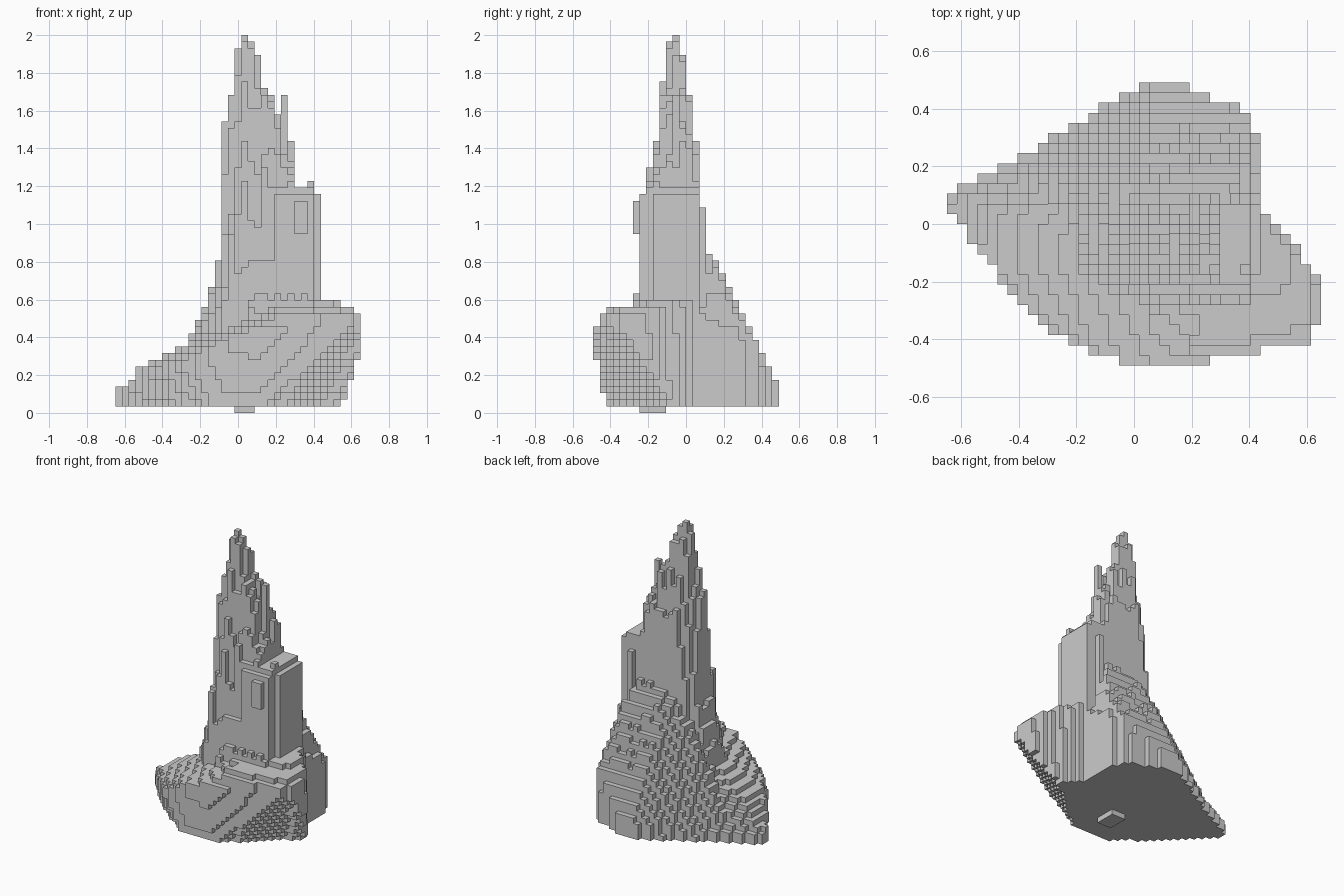
import bpy, bmesh, random
from mathutils import Vector

if "Cube" in bpy.data.objects:
    bpy.data.objects.remove(bpy.data.objects["Cube"])

random.seed(4)
V = 2 / 57                      # voxel size
NX, NY, NZ = 37, 28, 57


def hull(points):
    """Outward planes of the convex hull of some points."""
    bm = bmesh.new()
    for p in points:
        bm.verts.new(p)
    bmesh.ops.convex_hull(bm, input=bm.verts[:])
    mid = sum((Vector(p) for p in points), Vector()) / len(points)
    planes = []
    for f in bm.faces:
        n, c = f.normal.copy(), f.verts[0].co.copy()
        if n.length < 0.5:
            continue
        if n.dot(mid - c) > 0:
            n.negate()
        planes.append((n, n.dot(c)))
    bm.free()
    return planes


def ring(z, *pts):
    return [(x, y, z) for x, y in pts]


def box(x0, x1, y0, y1, z0, z1):
    return [(x, y, z) for x in (x0, x1) for y in (y0, y1) for z in (z0, z1)]


cells = {}


def carve(name, points, jitter=0.0, first=1):
    """Fill free voxels inside a hull; jitter shifts columns up or down."""
    planes = hull(points)
    for i in range(NX):
        for j in range(NY):
            shift = random.uniform(-jitter, jitter)
            x, y = (i + .5 - NX / 2) * V, (j + .5 - NY / 2) * V
            for k in range(first, NZ):
                p = Vector((x, y, (k + .5) * V + shift))
                if (i, j, k) not in cells and all(n.dot(p) <= d + .004 for n, d in planes):
                    cells[i, j, k] = name


# Sloping rock base
carve("rock_base",
      ring(.036, (-.65, .07), (-.63, .12), (.06, .47), (.4, .36), (.43, .25), (.43, -.1),
           (.12, -.42), (-.1, -.42), (-.36, -.24), (-.57, 0))
      + ring(.1, (-.65, .07), (-.62, .11), (-.57, -.03))
      + ring(.4, (.12, -.49), (-.04, -.48), (-.2, -.1))
      + ring(.49, (.43, -.45), (.2, -.46))
      + ring(.25, (-.24, -.41), (-.4, -.27), (-.5, -.12))
      + ring(.57, (.43, .05), (.25, -.28), (.43, -.28))
      + ring(.28, (-.45, .03), (.4, .36)))

# Overhanging wedge at the front right
carve("overhang",
      ring(.036, (.43, .07), (.54, -.06), (.12, -.42), (.1, 0))
      + ring(.2, (.6, -.15), (.12, -.45))
      + ring(.34, (.65, -.22), (.65, -.25))
      + ring(.53, (.65, -.23), (.65, -.31), (.6, -.4), (.43, -.44), (.2, -.45))
      + ring(.46, (.65, -.31), (.59, -.41))
      + ring(.58, (.52, -.08), (.43, .06), (.25, -.28), (.53, -.2)))

# Buttress behind the tower
carve("back_slope",
      ring(.036, (.03, .49), (.15, .49), (.4, .38), (.43, .25), (.43, -.1), (-.2, -.1), (-.48, .18))
      + ring(.16, (.05, .48), (.14, .48), (.4, .38))
      + ring(.35, (.05, .35), (.39, .38), (.43, .28), (-.16, .21))
      + ring(.57, (.41, .23), (.02, .24))
      + ring(.88, (.1, .1), (.3, .1), (.3, -.1), (.1, -.1))
      + ring(.74, (-.05, .1)), .012)

# Tower: flared foot, then an upright shaft
carve("tower_foot",
      ring(.3, (-.23, .04), (-.23, -.1), (-.1, -.27), (.3, -.3), (.35, .1))
      + ring(.88, (-.08, .04), (-.08, -.12), (0, -.21), (.3, -.22), (.3, .09)), .03)
carve("tower_shaft",
      ring(.4, (-.09, .05), (-.09, -.14), (-.02, -.22), (.32, -.24), (.32, .09), (0, .09))
      + ring(.7, (-.09, .03), (-.09, -.14), (-.01, -.22), (.31, -.23), (.31, .09), (0, .08))
      + ring(1.28, (-.09, -.01), (-.09, -.11), (0, -.16), (.28, -.17), (.28, .07), (.03, .06)), .13)
carve("tower_rubble", ring(.4, (.05, -.34), (.4, -.34), (.4, -.1), (.05, -.1))
      + ring(.64, (.08, -.25), (.36, -.26), (.36, -.1), (.1, -.1)), .03)

# Square shoulder on the right, with a small lip and pinnacle
carve("shoulder",
      box(.18, .43, -.17, .06, .4, 1.16) + box(.18, .4, -.17, .06, .4, 1.19)
      + box(.2, .38, -.24, .07, .4, 1.15))
carve("shoulder_lip", box(.29, .36, -.28, -.2, .95, 1.12))
carve("shoulder_pinnacle", box(.36, .4, -.17, -.13, 1.1, 1.23))

# Jagged upper spire
carve("spire",
      ring(1.1, (-.09, -.01), (-.09, -.12), (0, -.18), (.3, -.17), (.3, .06), (.03, .07))
      + ring(1.36, (-.085, -.03), (-.085, -.1), (.03, -.14), (.28, -.1), (.28, .03), (.05, .06))
      + ring(1.6, (-.02, -.03), (-.02, -.1), (.05, -.13), (.18, -.08), (.17, 0), (.05, .02))
      + ring(1.84, (0, -.03), (0, -.09), (.08, -.1), (.08, -.02)), .1)

# Thin standing columns around the spire: x, y, top
COLUMNS = [(.035, -.05, 2.0), (.07, -.05, 1.97), (.0, -.05, 1.9), (.035, -.09, 1.96),
           (.105, -.05, 1.88), (.245, -.05, 1.68), (-.07, -.05, 1.5), (-.035, -.05, 1.57),
           (.07, -.02, 1.72), (.035, -.2, 1.22), (.14, -.18, 1.3), (.21, .05, 1.45),
           (-.035, -.22, .95), (-.14, -.09, .68), (-.105, -.12, .76), (.35, .09, 1.08)]
for x, y, top in COLUMNS:
    h = V * .5
    carve("standing_columns", box(x - h, x + h, y - h, y + h, .4, top))

# Small foot under the base
carve("foot", box(-.02, .09, -.24, -.11, 0, .04), first=0)

# Turn the exposed voxel sides of every part into meshes
SIDES = {(1, 0, 0): [(1, 0, 0), (1, 1, 0), (1, 1, 1), (1, 0, 1)],
         (-1, 0, 0): [(0, 0, 0), (0, 0, 1), (0, 1, 1), (0, 1, 0)],
         (0, 1, 0): [(0, 1, 0), (0, 1, 1), (1, 1, 1), (1, 1, 0)],
         (0, -1, 0): [(0, 0, 0), (1, 0, 0), (1, 0, 1), (0, 0, 1)],
         (0, 0, 1): [(0, 0, 1), (1, 0, 1), (1, 1, 1), (0, 1, 1)],
         (0, 0, -1): [(0, 0, 0), (0, 1, 0), (1, 1, 0), (1, 0, 0)]}
for name in sorted(set(cells.values())):
    verts, faces = {}, []
    for (i, j, k), part in cells.items():
        if part != name:
            continue
        for (a, b, c), quad in SIDES.items():
            if (i + a, j + b, k + c) not in cells:
                faces.append([verts.setdefault((i + q[0], j + q[1], k + q[2]), len(verts))
                              for q in quad])
    mesh = bpy.data.meshes.new(name)
    mesh.from_pydata([((x - NX / 2) * V, (y - NY / 2) * V, z * V) for x, y, z in verts], [], faces)
    bpy.context.collection.objects.link(bpy.data.objects.new(name, mesh))
